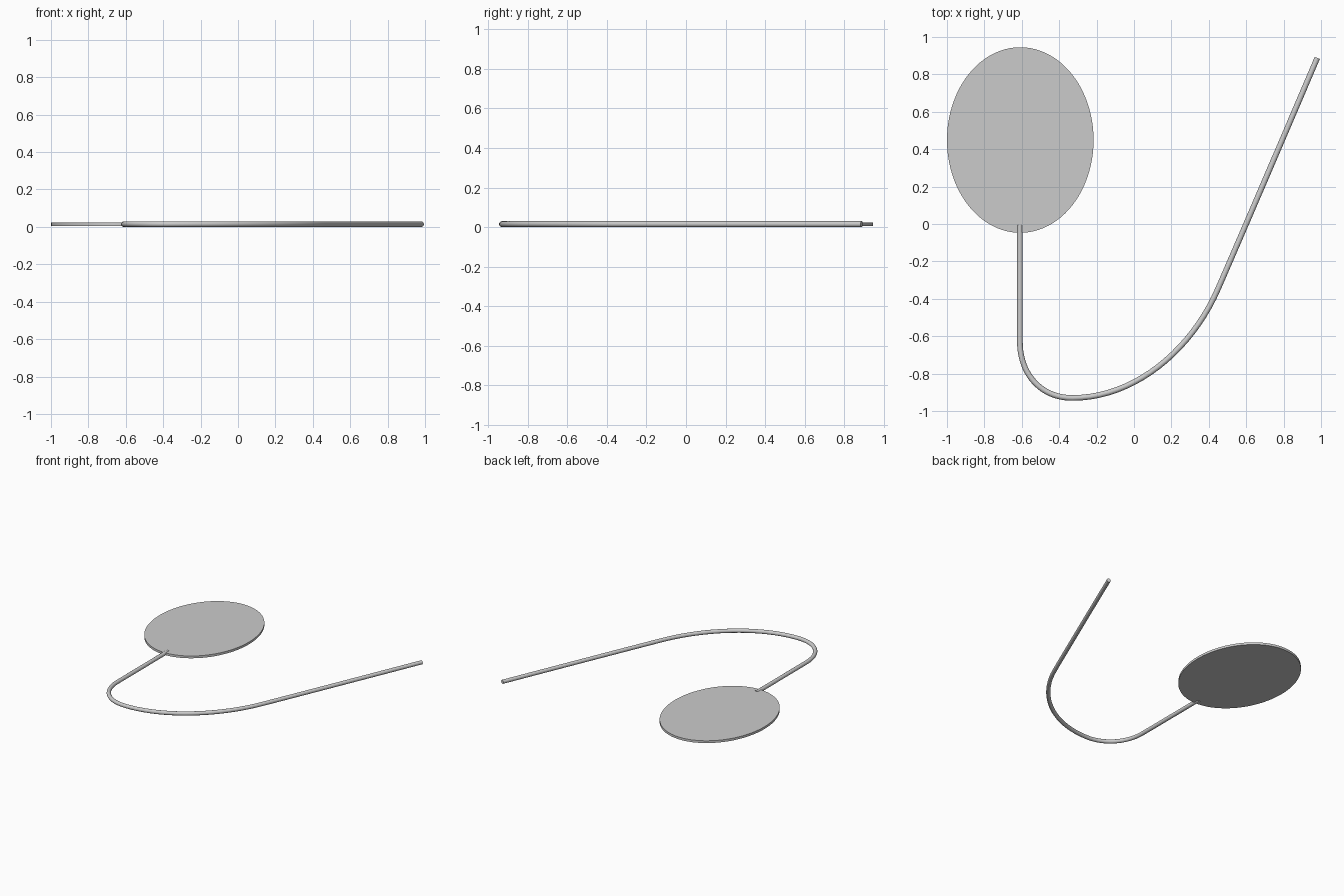
import bpy
import math

if "Cube" in bpy.data.objects:
    bpy.data.objects.remove(bpy.data.objects["Cube"])

grey = bpy.data.materials.new("grey metal")
grey.diffuse_color = (0.6, 0.6, 0.6, 1)
grey.use_nodes = True
grey.node_tree.nodes["Principled BSDF"].inputs["Base Color"].default_value = grey.diffuse_color

# Flat oval pad
bpy.ops.mesh.primitive_cylinder_add(vertices=96, radius=1, depth=1, location=(-0.608, 0.449, 0.015))
pad = bpy.context.object
pad.name = "oval_pad"
pad.scale = (0.392, 0.496, 0.018)
bpy.ops.object.transform_apply(location=False, rotation=False, scale=True)
bpy.ops.object.shade_smooth_by_angle(angle=math.radians(30))
pad.data.materials.append(grey)

# Bent round rod: (point, left handle, right handle)
knots = [
    ((-0.61, -0.005), (-0.61, 0.1), (-0.61, -0.2)),
    ((-0.61, -0.63), (-0.61, -0.4), (-0.61, -0.80)),
    ((-0.33, -0.93), (-0.50, -0.93), (0.0, -0.93)),
    ((0.45, -0.345), (0.305, -0.68), (0.60, 0.0)),
    ((0.98, 0.888), (0.80, 0.466), (1.1, 1.17)),
]
curve = bpy.data.curves.new("bent_rod", "CURVE")
curve.dimensions = "3D"
curve.bevel_depth = 0.015
curve.bevel_resolution = 6
curve.resolution_u = 20
curve.use_fill_caps = True
spline = curve.splines.new("BEZIER")
spline.bezier_points.add(len(knots) - 1)
for bp, (co, left, right) in zip(spline.bezier_points, knots):
    bp.handle_left_type = bp.handle_right_type = "FREE"
    bp.co, bp.handle_left, bp.handle_right = [(*p, 0.015) for p in (co, left, right)]
rod = bpy.data.objects.new("bent_rod", curve)
bpy.context.collection.objects.link(rod)
curve.materials.append(grey)

# Turn the rod into a smooth mesh with sharp ends
bpy.ops.object.select_all(action="DESELECT")
rod.select_set(True)
bpy.context.view_layer.objects.active = rod
bpy.ops.object.convert(target="MESH")
bpy.ops.object.shade_smooth_by_angle(angle=math.radians(40))
